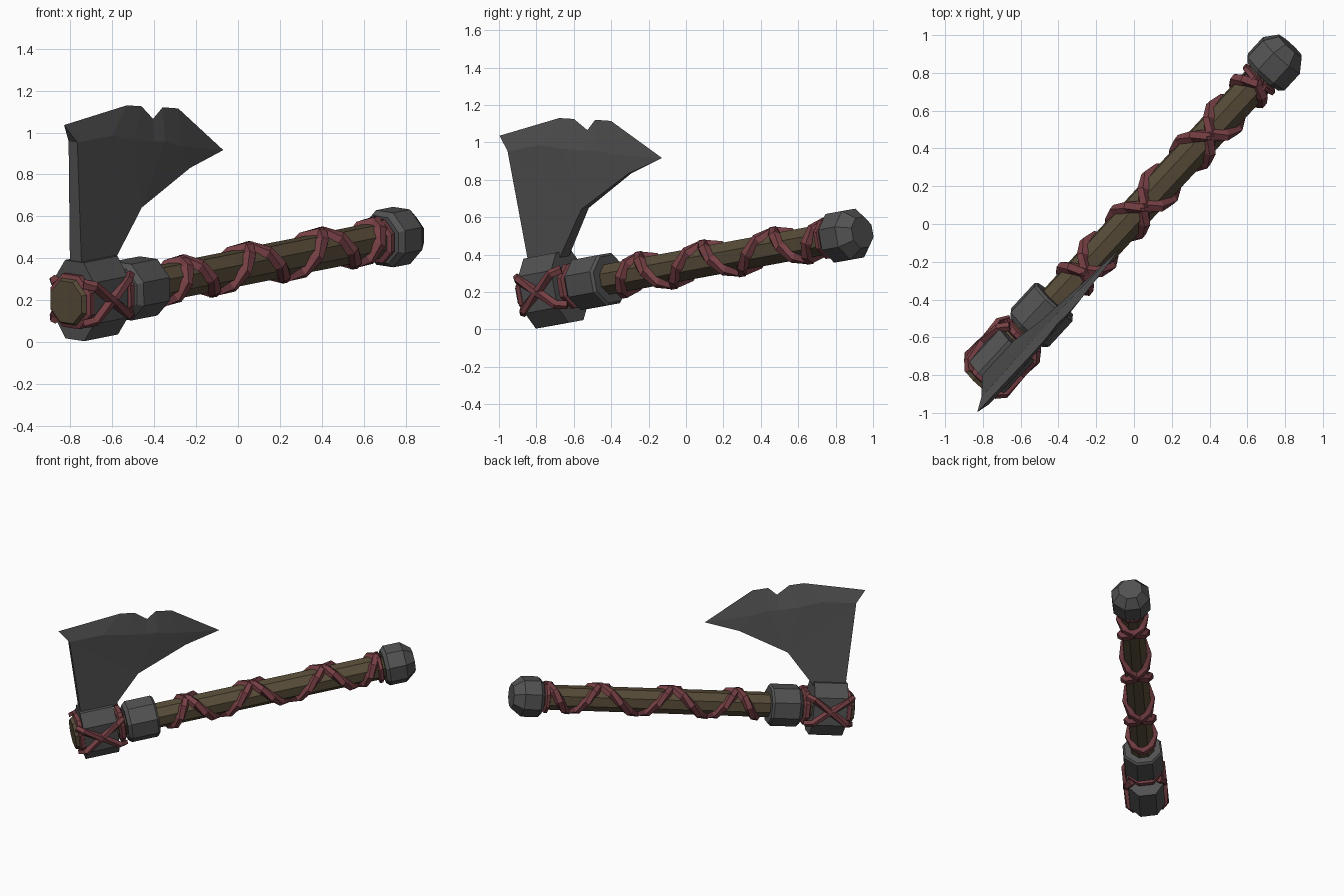
import bpy, bmesh, math
from mathutils import Vector, Matrix

if "Cube" in bpy.data.objects:
    bpy.data.objects.remove(bpy.data.objects["Cube"])

# Local frame: u runs along the handle, w sideways, v towards the blade
START = Vector((-0.82, -0.84, 0.19))
U = Vector((1.58, 1.71, 0.315)).normalized()
SIDE = Vector((U.y, -U.x, 0)).normalized()
V = SIDE.cross(U).normalized()
V = V if V.z > 0 else -V
ROLL = math.radians(6.6)
V = (V * math.cos(ROLL) + SIDE * math.sin(ROLL)).normalized()
W = V.cross(U)
FRAME = Matrix((U, W, V)).transposed().to_4x4()
FRAME.translation = START


def material(name, rgb):
    m = bpy.data.materials.new(name)
    m.diffuse_color = (*rgb, 1)
    m.use_nodes = True
    m.node_tree.nodes["Principled BSDF"].inputs["Base Color"].default_value = m.diffuse_color
    return m


STEEL = material("dark_steel", (0.085, 0.085, 0.087))
WOOD = material("brown_wood", (0.098, 0.073, 0.040))
LEATHER = material("red_leather", (0.180, 0.050, 0.058))


def finish(name, bm, mat):
    bmesh.ops.recalc_face_normals(bm, faces=bm.faces)
    bm.transform(FRAME)
    me = bpy.data.meshes.new(name)
    bm.to_mesh(me)
    bm.free()
    me.materials.append(mat)
    ob = bpy.data.objects.new(name, me)
    bpy.context.collection.objects.link(ob)
    return ob


def skin(bm, rings, closed=False):
    """Join rings of points into a solid, capped unless it closes on itself."""
    rows = [[bm.verts.new(p) for p in ring] for ring in rings]
    n = len(rows[0])
    pairs = list(zip(rows, rows[1:])) + ([(rows[-1], rows[0])] if closed else [])
    for a, b in pairs:
        for i in range(n):
            j = (i + 1) % n
            bm.faces.new((a[i], a[j], b[j], b[i]))
    if not closed:
        bm.faces.new(rows[0])
        bm.faces.new(rows[-1][::-1])


def octagon(u, r):
    return [(u, r * math.cos((i + 0.5) * math.pi / 4),
             r * math.sin((i + 0.5) * math.pi / 4)) for i in range(8)]


def turned(name, stations, mat):
    bm = bmesh.new()
    skin(bm, [octagon(u, r) for u, r in stations])
    return finish(name, bm, mat)


def strap(bm, path, width, thick, closed=False):
    """Sweep a raised strip along the path, its flat side facing away from the axis."""
    rings, n = [], len(path)
    for i, p in enumerate(path):
        a = path[(i - 1) % n] if closed or i > 0 else p
        b = path[(i + 1) % n] if closed or i < n - 1 else p
        t = (b - a).normalized()
        out = Vector((0, p.y, p.z))
        out = (out - t * out.dot(t)).normalized()
        s = t.cross(out) * width / 2
        o = out * thick / 2
        rings.append([p - s - o, p + s - o, p + s * 0.55 + o, p - s * 0.55 + o])
    skin(bm, rings, closed)


def around(u, r, angle):
    return Vector((u, r * math.cos(angle), r * math.sin(angle)))


# Wooden shaft and its wider end
turned("handle", [(0.03, 0.088), (2.28, 0.088)], WOOD)
turned("handle_end", [(0.0, 0.108), (0.02, 0.118), (0.10, 0.118)], WOOD)

# Steel pommel and collar
turned("pommel", [(2.235, 0.12), (2.26, 0.143), (2.38, 0.143), (2.45, 0.088)], STEEL)
turned("collar", [(0.375, 0.125), (0.40, 0.148), (0.585, 0.148), (0.60, 0.135)], STEEL)

# Steel head block around the shaft
bm = bmesh.new()
half = [(0.06, 0.19), (0.125, 0.10), (0.125, -0.10), (0.06, -0.19)]
section = half + [(-w, v) for w, v in reversed(half)]
skin(bm, [[(u, w, v) for w, v in section] for u in (0.06, 0.30)])
finish("head_block", bm, STEEL)

# Blade: sharp top edge, thick ridge below it, and a narrow neck
edge = [(-0.007, 0.86), (0.439, 0.895), (0.543, 0.876), (0.624, 0.804),
        (0.692, 0.851), (0.803, 0.83), (1.12, 0.585)]
ridge = [(0.055, 0.77, 0.028), (0.30, 0.77, 0.03), (0.45, 0.73, 0.03),
         (0.60, 0.70, 0.027), (0.68, 0.69, 0.025), (0.80, 0.65, 0.02)]
neck = [(0.87, 0.535, 0.014), (0.508, 0.394, 0.03), (0.29, 0.15, 0.038),
        (0.07, 0.15, 0.038)]
bm = bmesh.new()
top = [bm.verts.new((u, 0, v)) for u, v in edge]
rims = []
for side in (1, -1):
    r = [bm.verts.new((u, side * h, v)) for u, v, h in ridge]
    k = [bm.verts.new((u, side * h, v)) for u, v, h in neck]
    for i in range(5):
        bm.faces.new((top[i], top[i + 1], r[i + 1], r[i]))
    bm.faces.new((top[5], top[6], r[5]))
    bm.faces.new((r[5], top[6], k[0]))
    bm.faces.new((r[4], r[5], k[0], k[1]))
    bm.faces.new((r[3], r[4], k[1]))
    bm.faces.new((r[2], r[3], k[1]))
    bm.faces.new((r[1], r[2], k[1]))
    bm.faces.new((r[0], r[1], k[1]))
    bm.faces.new((r[0], k[1], k[2], k[3]))
    rims.append(k + [r[0]])
a, b = rims
for i in range(4):
    bm.faces.new((a[i], a[i + 1], b[i + 1], b[i]))
bm.faces.new((top[6], a[0], b[0]))
bm.faces.new((top[0], a[4], b[4]))
finish("blade", bm, STEEL)

# Two mirrored straps winding along the grip, crossing above and below it
knots = [0.68, 0.83, 1.04, 1.30, 1.54, 1.82, 2.04, 2.20]
bm = bmesh.new()
for side in (1, -1):
    path = []
    for k in range(len(knots) - 1):
        for s in range(4):
            u = knots[k] + (knots[k + 1] - knots[k]) * s / 4
            path.append(around(u, 0.100, -math.pi / 2 + side * math.pi * (k + s / 4)))
    path.append(around(knots[-1], 0.100, -math.pi / 2 + side * math.pi * 7))
    strap(bm, path, 0.065, 0.034)
strap(bm, [around(2.205, 0.098, (i + 0.5) * math.pi / 4) for i in range(8)], 0.04, 0.03, True)
finish("grip_straps", bm, LEATHER)

# Straps crossed over both sides of the head, tied round at each end
bm = bmesh.new()
for side in (1, -1):
    for s in (1, -1):
        strap(bm, [Vector((u, side * w, s * v)) for u, w, v in (
            (0.02, 0.095, 0.10), (0.06, 0.137, 0.088), (0.18, 0.142, 0.0),
            (0.30, 0.137, -0.088), (0.35, 0.10, -0.10))], 0.05, 0.028)
for u, r in ((0.045, 0.124), (0.34, 0.115)):
    strap(bm, [around(u, r, (i + 0.5) * math.pi / 4) for i in range(8)], 0.05, 0.03, True)
finish("head_straps", bm, LEATHER)
